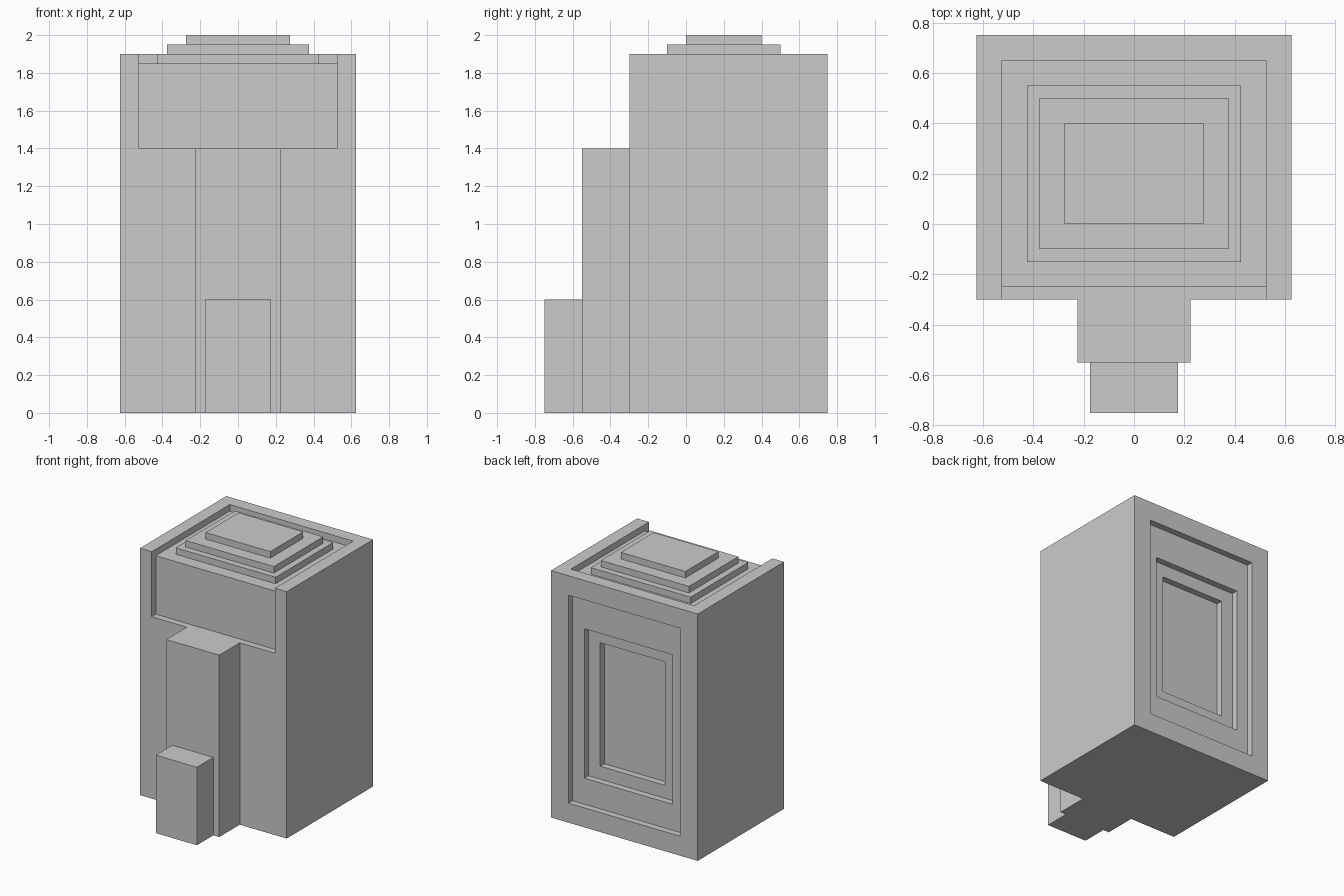
import bpy

if "Cube" in bpy.data.objects:
    bpy.data.objects.remove(bpy.data.objects["Cube"])


def box(name, half_x, y, z):
    """Box centred on x = 0, with (min, max) ranges in y and z."""
    bpy.ops.mesh.primitive_cube_add(size=1)
    ob = bpy.context.object
    ob.name = ob.data.name = name
    for v in ob.data.vertices:
        v.co = (half_x * (1 if v.co.x > 0 else -1),
                y[v.co.y > 0], z[v.co.z > 0])
    return ob


def cut(target, half_x, y, z):
    """Subtract a box from the target and discard the cutter."""
    cutter = box("cutter", half_x, y, z)
    cutter.hide_render = True
    mod = target.modifiers.new("cut", 'BOOLEAN')
    mod.operation, mod.solver, mod.object = 'DIFFERENCE', 'EXACT', cutter
    bpy.context.view_layer.objects.active = target
    bpy.ops.object.modifier_apply(modifier=mod.name)
    bpy.data.objects.remove(cutter, do_unlink=True)


# Main block
body = box("main_block", 0.625, (-0.3, 0.75), (0, 1.9))

# Sunken roof, open to the front, and the recessed upper front panel
cut(body, 0.525, (-0.4, 0.65), (1.85, 2.1))
cut(body, 0.525, (-0.4, -0.25), (1.4, 2.1))

# Nested back panels, each 0.05 deeper than the last
for half_x, floor_y, z in ((0.475, 0.70, (0.15, 1.75)),
                           (0.375, 0.65, (0.35, 1.50)),
                           (0.275, 0.60, (0.45, 1.40))):
    cut(body, half_x, (floor_y, 0.85), z)

# Stepped roof tiers
for i, (half_x, y) in enumerate(((0.425, (-0.15, 0.55)),
                                 (0.375, (-0.10, 0.50)),
                                 (0.275, (0.00, 0.40)))):
    z0 = 1.85 + 0.05 * i
    box(f"roof_tier_{i + 1}", half_x, y, (z0, z0 + 0.05))

# Tall front column and the low block before it
box("front_column", 0.225, (-0.55, -0.3), (0, 1.4))
box("front_block", 0.175, (-0.75, -0.55), (0, 0.6))
